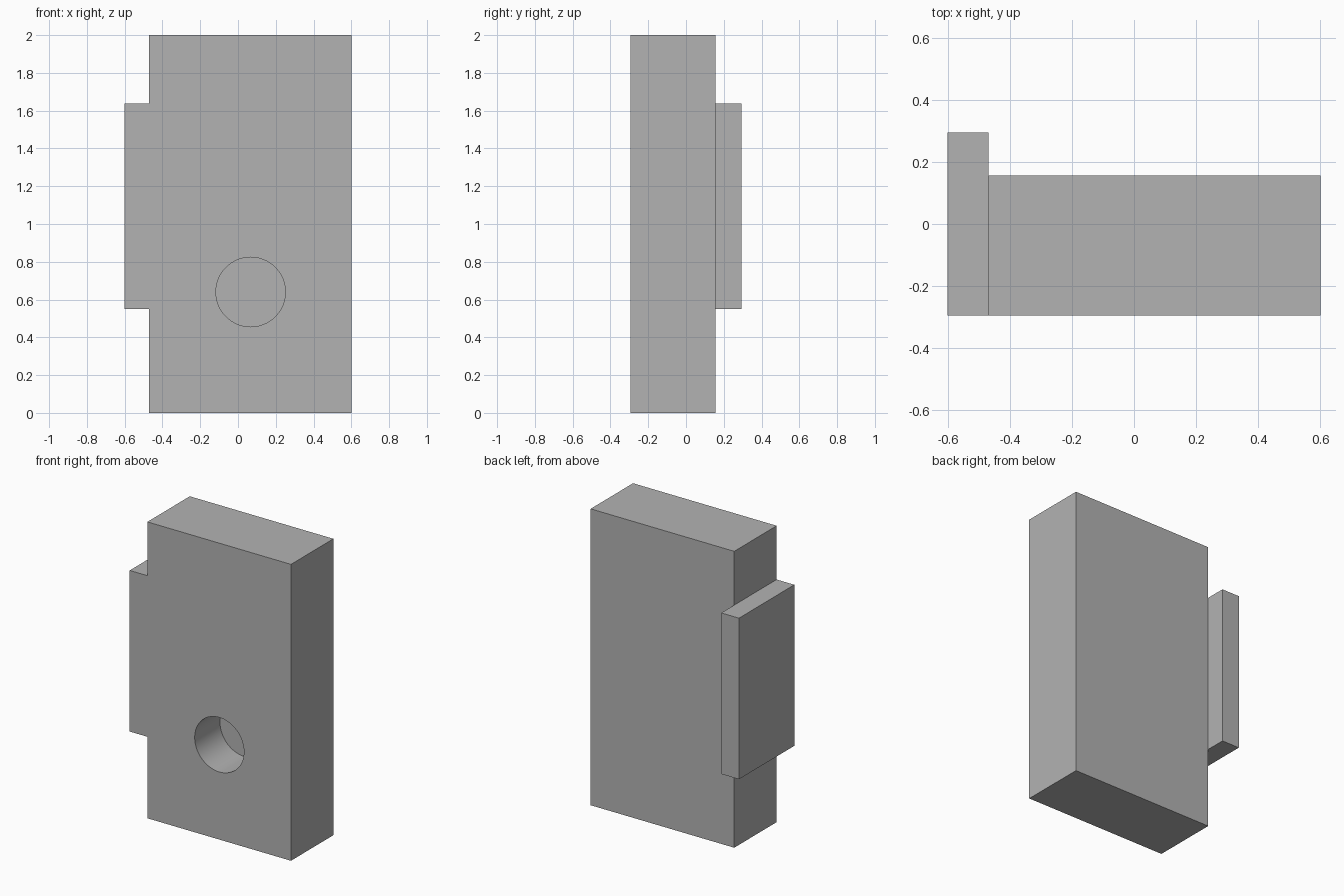
import bpy
import math

if "Cube" in bpy.data.objects:
    bpy.data.objects.remove(bpy.data.objects["Cube"], do_unlink=True)

# Single flat colour
grey = bpy.data.materials.new("plain_grey")
grey.use_nodes = True
colour = (0.45, 0.45, 0.45, 1)
grey.diffuse_color = colour
grey.node_tree.nodes["Principled BSDF"].inputs["Base Color"].default_value = colour


def box(name, low, high):
    """Box spanning two opposite corners."""
    centre = [(a + b) / 2 for a, b in zip(low, high)]
    bpy.ops.mesh.primitive_cube_add(size=1, location=centre)
    ob = bpy.context.object
    ob.name = name
    ob.scale = [b - a for a, b in zip(low, high)]
    bpy.ops.object.transform_apply(location=True, rotation=True, scale=True)
    ob.data.materials.append(grey)
    return ob


def combine(target, tool, operation):
    """Apply a boolean and discard the tool object."""
    mod = target.modifiers.new(operation.lower(), 'BOOLEAN')
    mod.operation = operation
    mod.solver = 'EXACT'
    mod.object = tool
    bpy.context.view_layer.objects.active = target
    bpy.ops.object.modifier_apply(modifier=mod.name)
    bpy.data.objects.remove(tool, do_unlink=True)


FRONT, BODY_BACK, FLANGE_BACK = -0.295, 0.157, 0.295
BODY_SIDE, HALF_WIDTH = -0.47, 0.602

# Main block with a side flange that stands proud of the back
block = box("block", (BODY_SIDE, FRONT, 0), (HALF_WIDTH, BODY_BACK, 2))
flange = box("side_flange", (-HALF_WIDTH, FRONT, 0.55), (BODY_SIDE, FLANGE_BACK, 1.637))
combine(block, flange, 'UNION')

# Blind round hole in the front face
HOLE_DEPTH = 0.27
bpy.ops.mesh.primitive_cylinder_add(
    vertices=64, radius=0.184, depth=2 * HOLE_DEPTH,
    location=(0.067, FRONT, 0.64), rotation=(math.pi / 2, 0, 0))
cutter = bpy.context.object
cutter.name = "hole_cutter"
cutter.hide_render = True
cutter.data.materials.append(grey)
combine(block, cutter, 'DIFFERENCE')

# Smooth hole wall, sharp block edges
bpy.ops.object.select_all(action='DESELECT')
block.select_set(True)
bpy.context.view_layer.objects.active = block
bpy.ops.object.shade_smooth_by_angle(angle=math.radians(30))
